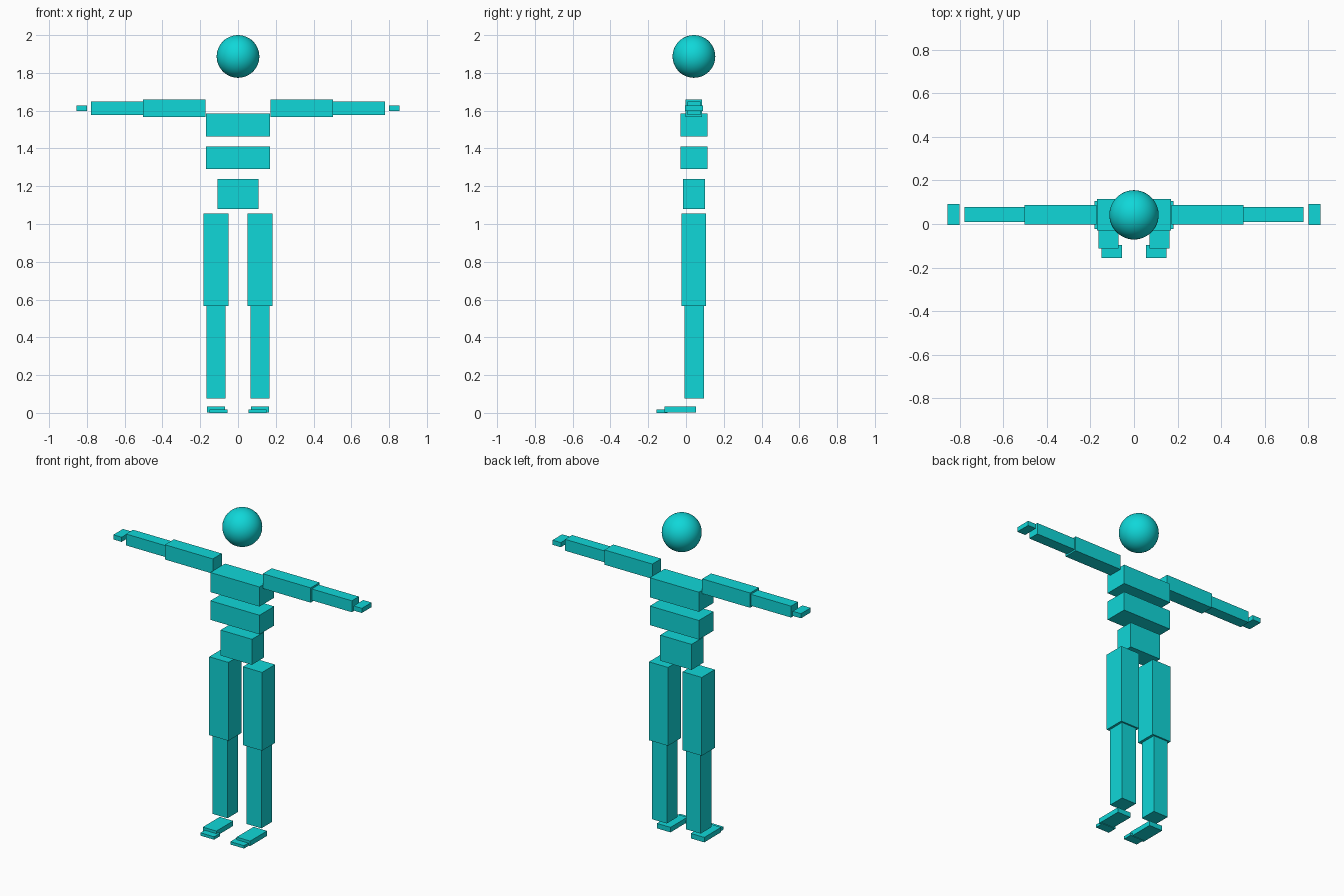
import bpy

old = bpy.data.objects.get("Cube")
if old:
    bpy.data.objects.remove(old, do_unlink=True)

# Single turquoise material
turquoise = bpy.data.materials.new("turquoise")
turquoise.use_nodes = True
colour = (0.005, 0.68, 0.69, 1)
turquoise.diffuse_color = colour
turquoise.node_tree.nodes["Principled BSDF"].inputs["Base Color"].default_value = colour


def box(name, x, y, z):
    """Box spanning the (low, high) range on each axis."""
    bpy.ops.mesh.primitive_cube_add(size=1)
    ob = bpy.context.object
    ob.name = name
    ob.location = [(a + b) / 2 for a, b in (x, y, z)]
    ob.scale = [b - a for a, b in (x, y, z)]
    bpy.ops.object.transform_apply(location=True, scale=True, rotation=False)
    ob.data.materials.append(turquoise)


def pair(name, x, y, z):
    """Left box and its mirrored right twin."""
    box("left_" + name, x, y, z)
    box("right_" + name, (-x[1], -x[0]), y, z)


# Head
bpy.ops.mesh.primitive_uv_sphere_add(segments=48, ring_count=24, radius=0.113,
                                     location=(0, 0.042, 1.887))
head = bpy.context.object
head.name = "head"
head.data.materials.append(turquoise)
bpy.ops.object.shade_smooth()

# Torso
box("chest", (-0.169, 0.169), (-0.03, 0.115), (1.464, 1.586))
box("waist", (-0.169, 0.169), (-0.03, 0.115), (1.291, 1.41))
box("pelvis", (-0.108, 0.108), (-0.017, 0.1), (1.08, 1.239))

# Arms
pair("upper_arm", (0.172, 0.502), (-0.002, 0.086), (1.567, 1.659))
pair("forearm", (0.502, 0.778), (0.009, 0.078), (1.577, 1.648))
pair("hand", (0.799, 0.856), (-0.004, 0.091), (1.598, 1.627))

# Legs
pair("thigh", (0.05, 0.182), (-0.023, 0.105), (0.567, 1.055))
pair("shin", (0.066, 0.168), (-0.009, 0.095), (0.075, 0.567))
pair("foot", (0.07, 0.163), (-0.113, 0.053), (0.003, 0.034))
pair("toes", (0.056, 0.15), (-0.155, -0.097), (0, 0.018))
